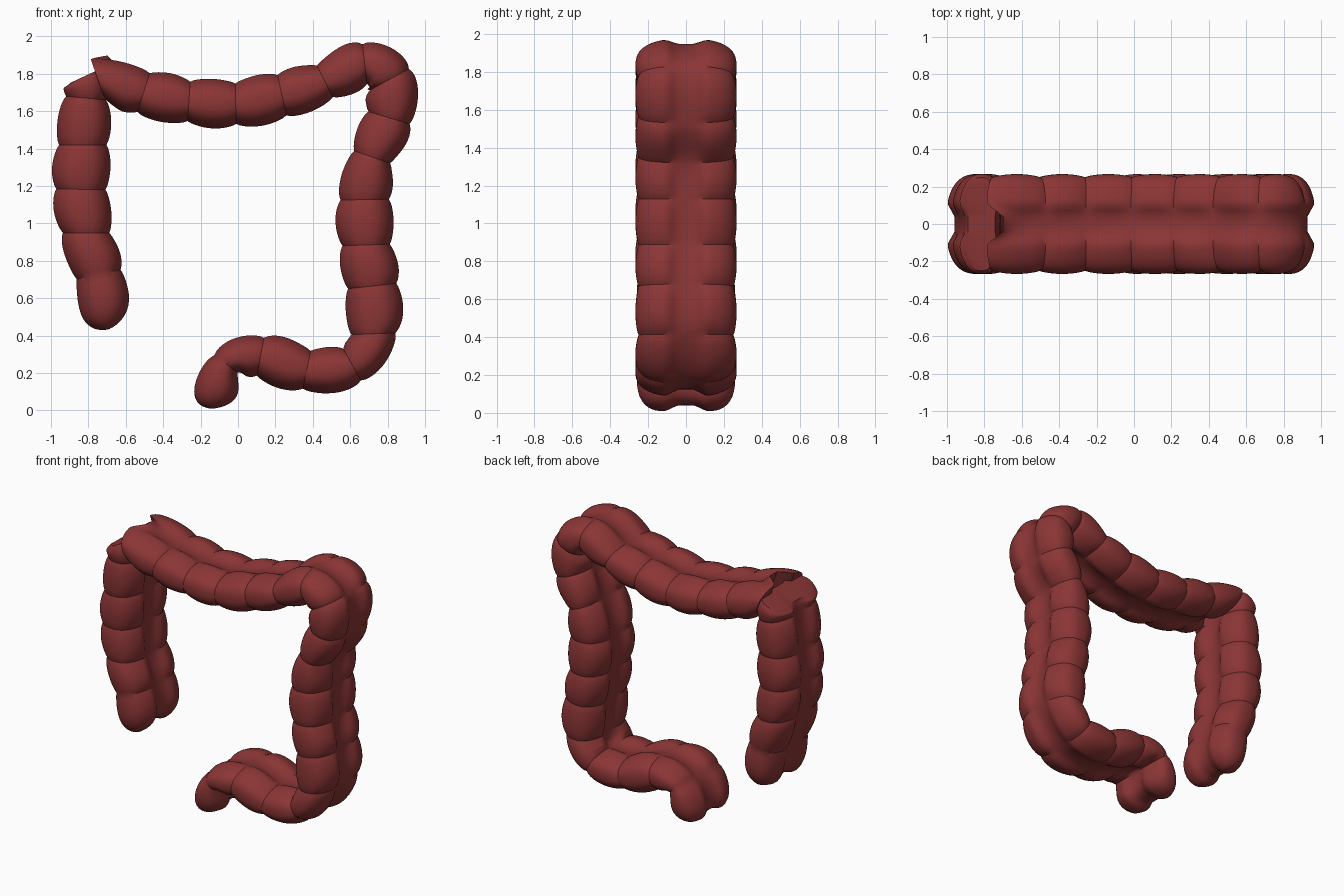
import bpy, bmesh, math
from mathutils import Vector

if "Cube" in bpy.data.objects:
    bpy.data.objects.remove(bpy.data.objects["Cube"])

SIDES, STEPS = 64, 12
red = bpy.data.materials.new("dark red")
red.diffuse_color = (0.26, 0.036, 0.036, 1)
red.use_nodes = True
red.node_tree.nodes["Principled BSDF"].inputs["Base Color"].default_value = red.diffuse_color


def groove(y):
    """1 in the flat band at the middle, fading to 0 on the two lobes."""
    t = min(max((abs(y) - 0.03) / 0.09, 0), 1)
    return 1 - t * t * (3 - 2 * t)


def spline(pts, i, t):
    """Smooth curve through the crease points."""
    p1, p2 = pts[i], pts[i + 1]
    m1 = (p2 - pts[i - 1]) / 2 if i else p2 - p1
    m2 = (pts[i + 2] - p1) / 2 if i + 2 < len(pts) else p2 - p1
    a, b = t * t, t * t * t
    return p1 * (2*b - 3*a + 1) + m1 * (b - 2*a + t) + p2 * (3*a - 2*b) + m2 * (b - a)


def pouched_tube(name, creases, start_notch=0.0, round_end=False):
    """Two-lobed tube; each crease is (outer x, outer z, inner x, inner z)."""
    outer = [Vector((c[0], 0, c[1])) for c in creases]
    inner = [Vector((c[2], 0, c[3])) for c in creases]
    bm = bmesh.new()
    rings = []
    n = len(creases) - 1
    for i in range(n):
        last = i == n - 1
        for k in range(STEPS + (1 if last else 0)):
            t = k / STEPS
            closing = round_end and last
            if closing:
                t = math.sin(t * math.pi / 2)
            o, q = spline(outer, i, t), spline(inner, i, t)
            mid, half = (o + q) / 2, (o - q) / 2
            along = Vector((half.z, 0, -half.x)).normalized()
            if along.dot((outer[i + 1] + inner[i + 1]) - (outer[i] + inner[i])) < 0:
                along = -along
            bulge = math.sin(math.pi * (t * 0.55 if closing else t)) ** 0.7 if t > 0 else 0
            if not closing and k in (0, STEPS):
                bulge = 0
            shrink = math.sqrt(max(1 - t ** 3.5, 0.0004)) if closing else 1
            width = (0.25 + 0.017 * bulge) * (0.5 + 0.5 * shrink)
            ring = []
            for s in range(SIDES):
                a = 2 * math.pi * s / SIDES
                c, d = math.cos(a), math.sin(a)
                y = width * math.copysign(abs(c) ** 0.8, c)
                g = groove(y)
                h = math.copysign(abs(d) ** 0.8, d) * shrink
                reach = half.length * (1 - 0.15 * g) + 0.027 * bulge * (1 - g)
                p = mid + half.normalized() * h * reach
                if closing:
                    p -= along * 0.03 * g * t ** 3
                if i == 0:
                    p += along * start_notch * g * (1 - t) ** 2
                ring.append(bm.verts.new((p.x, y, p.z)))
            rings.append(ring)
    for r1, r2 in zip(rings, rings[1:]):
        for s in range(SIDES):
            e = (s + 1) % SIDES
            bm.faces.new((r1[s], r1[e], r2[e], r2[s]))
    # close both ends with strips across the section
    for r in (rings[0], rings[-1]):
        for s in range(SIDES // 2):
            quad = [r[s], r[s + 1], r[(-s - 1) % SIDES], r[-s % SIDES]]
            quad = list(dict.fromkeys(quad))
            if len(quad) > 2:
                bm.faces.new(quad)
    bmesh.ops.recalc_face_normals(bm, faces=bm.faces)
    me = bpy.data.meshes.new(name)
    bm.to_mesh(me)
    bm.free()
    me.materials.append(red)
    ob = bpy.data.objects.new(name, me)
    bpy.context.collection.objects.link(ob)
    bpy.ops.object.select_all(action='DESELECT')
    ob.select_set(True)
    bpy.context.view_layer.objects.active = ob
    bpy.ops.object.shade_smooth_by_angle(angle=math.radians(32))


# left rising tube, listed from its top joint down to its rounded end
pouched_tube("rising_tube", [
    (-0.90, 1.75, -0.73, 1.83), (-0.925, 1.68, -0.70, 1.66),
    (-0.965, 1.42, -0.695, 1.42), (-0.98, 1.185, -0.70, 1.18),
    (-0.945, 0.95, -0.68, 0.95), (-0.87, 0.70, -0.62, 0.755),
    (-0.82, 0.39, -0.56, 0.48)], round_end=True)

# tube across the top, down the right side and along the bottom
pouched_tube("crossing_and_falling_tube", [
    (-0.79, 1.885, -0.71, 1.66), (-0.47, 1.81, -0.54, 1.59),
    (-0.255, 1.765, -0.27, 1.54), (-0.015, 1.755, -0.01, 1.525),
    (0.21, 1.80, 0.26, 1.57), (0.42, 1.85, 0.51, 1.67),
    (0.665, 1.965, 0.69, 1.74), (0.92, 1.83, 0.70, 1.71),
    (0.925, 1.53, 0.69, 1.60), (0.82, 1.32, 0.615, 1.39),
    (0.815, 1.13, 0.54, 1.125), (0.82, 0.89, 0.55, 0.88),
    (0.855, 0.68, 0.58, 0.65), (0.85, 0.415, 0.60, 0.405),
    (0.66, 0.155, 0.56, 0.335), (0.345, 0.11, 0.39, 0.325),
    (0.10, 0.18, 0.14, 0.395), (0.0, 0.20, -0.13, 0.30),
    (0.0, 0.01, -0.28, 0.01)], start_notch=0.09, round_end=True)
